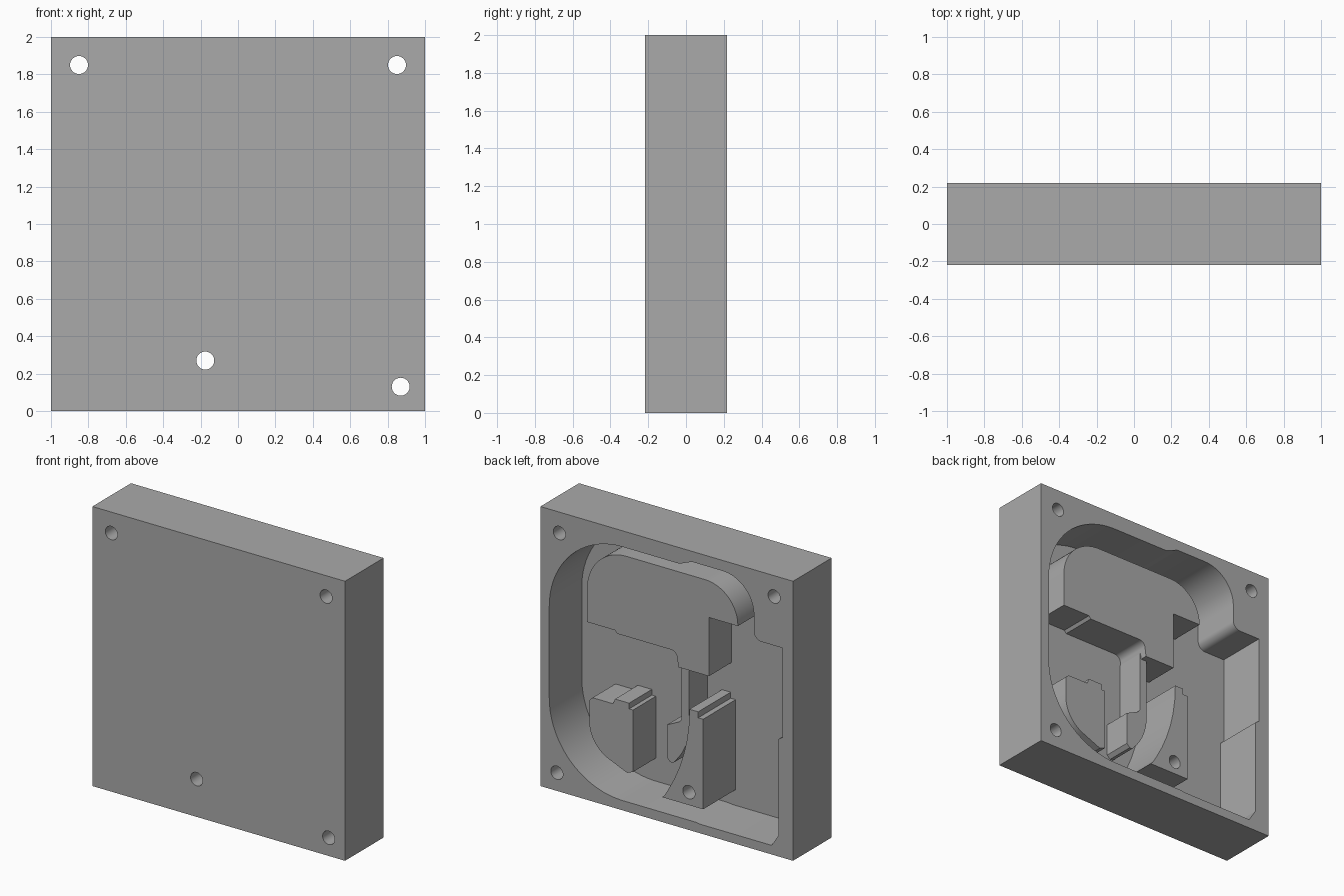
import bpy
import bmesh
import math
from mathutils import Vector

cube = bpy.data.objects.get("Cube")
if cube:
    bpy.data.objects.remove(cube, do_unlink=True)

BACK, FRONT, FLOOR = 0.218, -0.218, -0.15
MID, LOW = 0.108, 0.057

grey = bpy.data.materials.new("machined_grey")
grey.use_nodes = True
grey.diffuse_color = (0.4, 0.4, 0.4, 1)
grey.node_tree.nodes["Principled BSDF"].inputs["Base Color"].default_value = (0.4, 0.4, 0.4, 1)


def rounded(corners):
    """Turn (x, z[, radius]) corners into an outline with filleted corners."""
    out = []
    for i, corner in enumerate(corners):
        p = Vector(corner[:2])
        if len(corner) == 2:
            out.append(p)
            continue
        a = (Vector(corners[i - 1][:2]) - p).normalized()
        b = (Vector(corners[(i + 1) % len(corners)][:2]) - p).normalized()
        half = a.angle(b) / 2
        radius = corner[2]
        centre = p + (a + b).normalized() * radius / math.sin(half)
        start = p + a * radius / math.tan(half) - centre
        turn = start.angle_signed(p + b * radius / math.tan(half) - centre)
        steps = max(4, int(abs(turn) * 12))
        for k in range(steps + 1):
            t = -turn * k / steps
            c, s = math.cos(t), math.sin(t)
            out.append(centre + Vector((start.x * c - start.y * s, start.x * s + start.y * c)))
    return out


def prism(name, outline, y0, y1):
    """Extrude an x-z outline along y."""
    bm = bmesh.new()
    face = bm.faces.new([bm.verts.new((p[0], y0, p[1])) for p in outline])
    grown = bmesh.ops.extrude_face_region(bm, geom=[face])["geom"]
    verts = [g for g in grown if isinstance(g, bmesh.types.BMVert)]
    bmesh.ops.translate(bm, verts=verts, vec=(0, y1 - y0, 0))
    bmesh.ops.recalc_face_normals(bm, faces=bm.faces)
    mesh = bpy.data.meshes.new(name)
    bm.to_mesh(mesh)
    bm.free()
    mesh.materials.append(grey)
    obj = bpy.data.objects.new(name, mesh)
    bpy.context.collection.objects.link(obj)
    return obj


def activate(obj):
    bpy.ops.object.select_all(action="DESELECT")
    obj.select_set(True)
    bpy.context.view_layer.objects.active = obj


def cut(obj, cutter):
    mod = obj.modifiers.new("cut", "BOOLEAN")
    mod.operation = "DIFFERENCE"
    mod.solver = "EXACT"
    mod.object = cutter
    activate(obj)
    bpy.ops.object.modifier_apply(modifier=mod.name)


# Block
block = prism("housing_block", [(-1, 0), (1, 0), (1, 2), (-1, 2)], FRONT, BACK)

# Pocket open to the back
pocket = prism("pocket_cutter", rounded([
    (0.93, 0.07, 0.58), (-0.23, 0.07), (-0.26, 0.065), (-0.83, 0.065),
    (-0.885, 0.15), (-0.885, 0.84), (-0.915, 0.86), (-0.915, 1.5),
    (-0.69, 1.5, 0.06), (-0.69, 1.925, 0.25), (-0.2, 1.925, 0.05),
    (-0.1, 1.885), (0.93, 1.885, 0.58)]), FLOOR, BACK + 0.1)
cut(block, pocket)

# Raised islands on the pocket floor
base = FLOOR - 0.02
upper = prism("upper_island", rounded([
    (0.707, 1.21), (0.707, 1.763, 0.31), (-0.486, 1.763, 0.26),
    (-0.486, 1.5), (-0.257, 1.5), (-0.257, 1.08), (-0.015, 1.08),
    (0, 1.19, 0.05), (0.47, 1.19), (0.486, 1.21)]), base, MID)

lower = prism("lower_island", rounded([
    (0.69, 0.68, 0.04), (0.502, 0.68), (0.486, 0.718), (0.375, 0.718),
    (0.375, 0.677), (0.344, 0.677), (0.344, 0.234), (0.39, 0.215),
    (0.69, 0.34, 0.25)]), base, MID)

tongue = prism("tongue_rib", rounded([
    (-0.005, 1.12), (-0.005, 0.67, 0.04), (0.11, 0.615),
    (0.11, 0.38), (0.085, 0.355), (0.062, 0.355),
    (-0.064, 0.5, 0.4), (-0.064, 1.12)]), base, LOW)

post = prism("screw_post", rounded([
    (-0.18, 0.865), (-0.249, 0.865), (-0.249, 0.822), (-0.288, 0.822),
    (-0.288, 0.178), (0.036, 0.178), (0.015, 0.2),
    (-0.18, 0.525, 1.2)]), base, BACK)

# Screw holes through the whole depth
ring = [(math.cos(math.tau * k / 32), math.sin(math.tau * k / 32)) for k in range(32)]
cutters = [pocket]
for hx, hz in [(-0.85, 1.85), (0.85, 1.85), (0.87, 0.13), (-0.175, 0.27)]:
    drill = prism("drill_cutter", [(hx + 0.048 * c, hz + 0.048 * s) for c, s in ring],
                  FRONT - 0.1, BACK + 0.1)
    cut(block, drill)
    cutters.append(drill)
cut(post, cutters[-1])

for helper in cutters:
    bpy.data.objects.remove(helper, do_unlink=True)

# Smooth curved walls, sharp edges
for obj in (block, upper, lower, tongue, post):
    activate(obj)
    bpy.ops.object.shade_smooth_by_angle(angle=math.radians(25))
